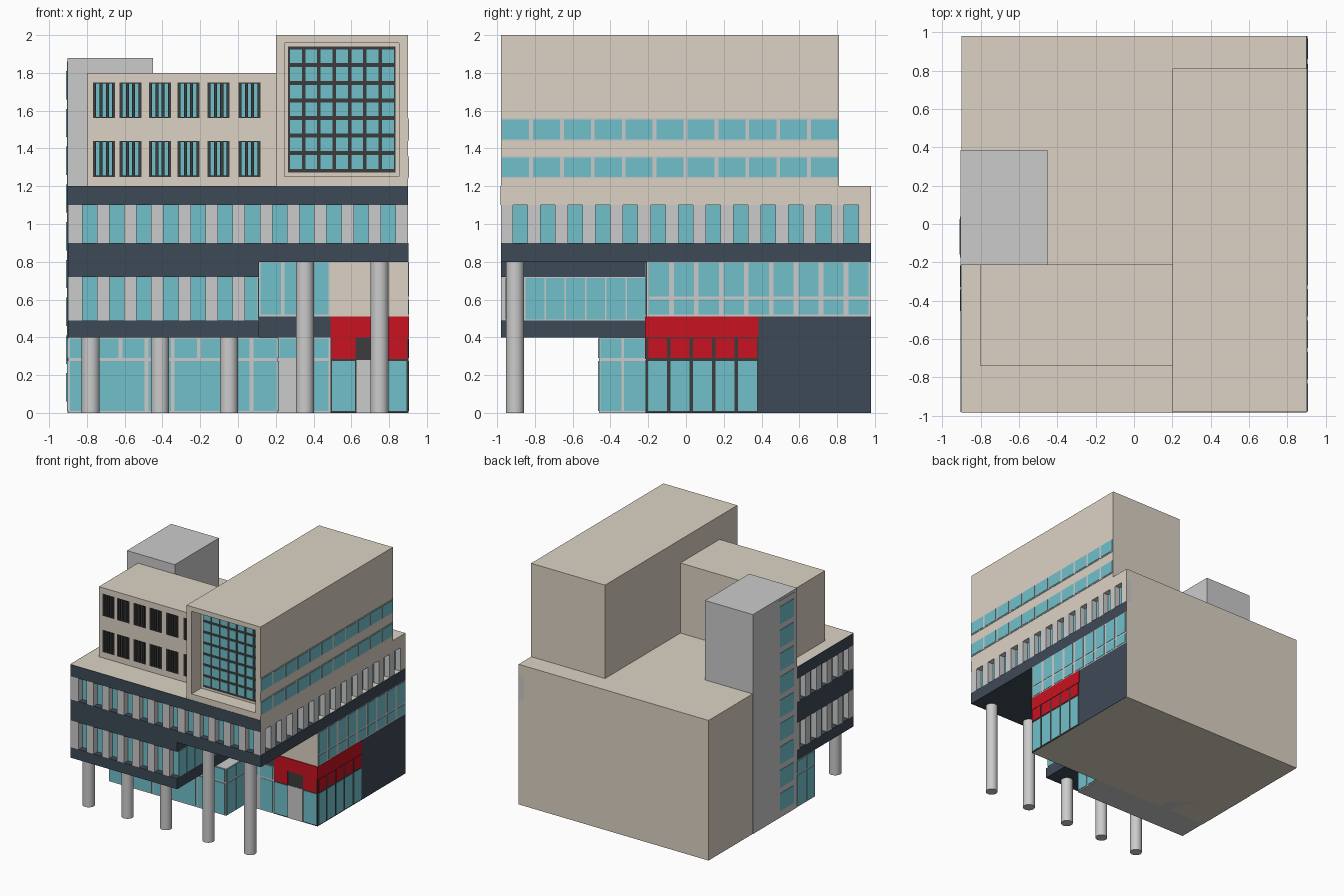
import bpy, bmesh
from mathutils import Matrix, Vector

if "Cube" in bpy.data.objects:
    bpy.data.objects.remove(bpy.data.objects["Cube"])


def mat(name, c):
    m = bpy.data.materials.new(name)
    m.diffuse_color = (*c, 1)
    m.use_nodes = True
    m.node_tree.nodes["Principled BSDF"].inputs["Base Color"].default_value = m.diffuse_color
    return m


BEIGE = mat("beige", (0.72, 0.65, 0.55))
GLASS = mat("glass", (0.165, 0.53, 0.60))
SLATE = mat("slate", (0.048, 0.068, 0.095))
RED = mat("red", (0.58, 0.006, 0.015))
DARK = mat("dark_frame", (0.045, 0.045, 0.045))
GREY = None


def boxes(name, items, material=None):
    """One object from boxes given as (x0, x1, y0, y1, z0, z1)."""
    bm = bmesh.new()
    for x0, x1, y0, y1, z0, z1 in items:
        size = Matrix.Diagonal((x1 - x0, y1 - y0, z1 - z0, 1))
        mid = Matrix.Translation(((x0 + x1) / 2, (y0 + y1) / 2, (z0 + z1) / 2))
        bmesh.ops.create_cube(bm, size=1, matrix=mid @ size)
    me = bpy.data.meshes.new(name)
    bm.to_mesh(me)
    bm.free()
    ob = bpy.data.objects.new(name, me)
    bpy.context.collection.objects.link(ob)
    if material:
        me.materials.append(material)
    return ob


def on(side, p, a0, a1, z0, z1, t=0.004):
    """Box standing t proud of a wall plane at p."""
    return {"front": (a0, a1, p - t, p, z0, z1),
            "right": (p, p + t, a0, a1, z0, z1),
            "left": (p - t, p, a0, a1, z0, z1)}[side]


def skin(name, side, p, a0, a1, z0, z1, m, t=0.003):
    return boxes(name, [on(side, p, a0, a1, z0, z1, t)], m)


def row(name, side, p, a0, a1, z0, z1, n, m=GLASS, gap=0.02, t=0.006, only=None):
    """n equal panes between a0 and a1."""
    w = (a1 - a0) / n
    boxes(name, [on(side, p, a0 + i * w + gap / 2, a0 + (i + 1) * w - gap / 2, z0, z1, t)
                 for i in (only if only is not None else range(n))], m)


def piers(name, side, p, a0, a1, z0, z1, first, step, n, w=0.077):
    """Solid piers filling the spaces between n recessed windows."""
    cuts = [a0]
    for i in range(n):
        c = first + i * step
        cuts += [c - w / 2, c + w / 2]
    cuts.append(a1)
    boxes(name, [on(side, p, s, e, z0, z1, 0.05)
                 for s, e in zip(cuts[::2], cuts[1::2]) if e - s > 0.004])


# Rear body and roof slab
boxes("main_body", [(-.9, .9, -.21, .98, 0, .9), (-.9, .85, -.21, .98, .9, 1.1),
                    (.85, .9, .92, .98, .9, 1.1)], BEIGE)
boxes("roof_slab", [(-.9, .9, -.98, .98, 1.1, 1.2)], BEIGE)

# Overhanging front floors
boxes("overhang_slab", [(-.9, .9, -.98, -.21, .8, .9)], SLATE)
boxes("upper_glass_core", [(-.85, .85, -.93, -.21, .9, 1.1)], GLASS)
boxes("lower_overhang_bands", [(-.9, .11, -.98, -.21, .4, .49), (-.9, .11, -.98, -.21, .72, .8)], SLATE)
boxes("lower_glass_core", [(-.85, .104, -.93, -.21, .49, .72)], GLASS)
skin("parapet_front", "front", -.98, -.9, .9, 1.1, 1.2, SLATE)
skin("parapet_left", "left", -.9, -.98, -.21, 1.1, 1.2, SLATE)
skin("band_right", "right", .9, -.98, .98, .8, .9, SLATE)

# Window piers
piers("upper_piers_front", "front", -.93, -.9, .9, .9, 1.1, -.786, .1438, 12)
piers("upper_piers_right", "right", .85, -.98, .98, .9, 1.1, -.878, .146, 13)
piers("upper_piers_left", "left", -.85, -.98, -.21, .9, 1.1, -.878, .146, 5)
piers("lower_piers_front", "front", -.93, -.9, .11, .49, .72, -.786, .1438, 7)
piers("lower_piers_left", "left", -.85, -.98, -.21, .49, .72, -.878, .146, 5)
skin("upper_glass_right", "right", .85, -.21, .92, .9, 1.1, GLASS)
skin("lower_side_frame", "right", .102, -.93, -.21, .49, .72, GREY, .006)
row("lower_side_windows", "right", .106, -.96, -.21, .495, .715, 7, gap=.008)

# Columns
for i, (x, h) in enumerate([(-.78, .4), (-.413, .4), (-.048, .4), (.354, .8), (.749, .8)]):
    bpy.ops.mesh.primitive_cylinder_add(vertices=32, radius=.048, depth=h, location=(x, -.905, h / 2))
    bpy.context.object.name = f"column_{i + 1}"
    bpy.ops.object.shade_smooth_by_angle()

# Ground floor glazed lobby
boxes("lobby", [(-.9, .21, -.46, -.21, 0, .4)])
row("lobby_top_panes", "front", -.46, -.9, .21, .29, .395, 8)
row("lobby_panes", "front", -.46, -.9, .21, .01, .275, 8, only=(0, 3, 6, 7))
w = 1.11 / 8
boxes("lobby_wide_panes", [on("front", -.46, -.9 + i * w + .01, -.9 + (i + 2) * w - .01, .01, .275, .006)
                           for i in (1, 4)], GLASS)
for side, p in (("right", .21), ("left", -.9)):
    row(f"lobby_{side}_top_panes", side, p, -.46, -.21, .29, .395, 2, gap=.015)
    row(f"lobby_{side}_panes", side, p, -.46, -.21, .01, .275, 2, gap=.015)

# Recessed wall beside the lobby
skin("recess_frame", "front", -.21, .21, .49, 0, .4, GREY)
row("recess_top_panes", "front", -.21, .21, .49, .29, .395, 2)
row("recess_pane", "front", -.21, .21, .49, .01, .275, 2, only=[1])
skin("recess_band", "front", -.21, .11, .49, .4, .51, SLATE)
skin("recess_upper_frame", "front", -.21, .11, .49, .51, .8, GREY)
row("recess_upper_panes", "front", -.21, .11, .49, .52, .795, 3)

# Red entrance corner
skin("entrance_frame_front", "front", -.21, .49, .9, 0, .4, DARK)
skin("entrance_frame_right", "right", .9, -.21, .385, 0, .4, DARK)
skin("red_band_front", "front", -.21, .49, .906, .4, .51, RED, .006)
skin("red_band_right", "right", .9, -.216, .385, .4, .51, RED, .006)
row("entrance_panes_front", "front", -.21, .49, .9, .01, .275, 3, gap=.014, only=(0, 2))
row("entrance_panel_front", "front", -.21, .49, .9, 0, .28, 3, GREY, 0, .005, only=[1])
row("red_panels_front", "front", -.21, .49, .9, .285, .4, 3, RED, .01, only=(0, 2))
row("entrance_doors_right", "right", .9, -.21, .385, .01, .275, 5)
row("red_panels_right", "right", .9, -.21, .385, .29, .395, 5, RED)

# Right wall
skin("right_wall_base", "right", .9, .385, .98, 0, .51, SLATE)
skin("right_window_frame", "right", .9, -.21, .98, .51, .8, GREY)
row("right_windows_high", "right", .9, -.21, .98, .615, .795, 9, gap=.026)
row("right_windows_low", "right", .9, -.21, .98, .52, .6, 9, gap=.026)

# Upper right block with recessed front bay
block = boxes("upper_right_block", [(.2, .9, -.98, .81, 1.2, 2)], BEIGE)
bm = bmesh.new()
bm.from_mesh(block.data)
bm.normal_update()
face = min(bm.faces, key=lambda f: f.calc_center_median().y)
bmesh.ops.inset_region(bm, faces=[face], thickness=.066)
for v in face.verts:
    v.co.z += .006
new = bmesh.ops.extrude_face_region(bm, geom=[face])["geom"]
bmesh.ops.translate(bm, vec=Vector((0, .13, 0)), verts=[g for g in new if isinstance(g, bmesh.types.BMVert)])
if face.is_valid:
    bmesh.ops.delete(bm, geom=[face], context="FACES_ONLY")
bmesh.ops.recalc_face_normals(bm, faces=bm.faces)
bm.to_mesh(block.data)
bm.free()
skin("bay_frame", "front", -.85, .266, .834, 1.272, 1.94, DARK, .004)
for i in range(7):
    z = 1.28 + i * .0932
    row(f"bay_panes_{i + 1}", "front", -.85, .266, .834, z + .012, z + .084, 7, gap=.018, t=.008)

# Ribbon windows of the upper right block
for i, z in enumerate((1.24, 1.44)):
    skin(f"ribbon_frame_{i + 1}", "right", .9, -.98, .81, z, z + .12, GREY)
    row(f"ribbon_windows_{i + 1}", "right", .9, -.984, .815, z + .008, z + .112, 11)

# Upper left block with louvred windows
left = boxes("upper_left_block", [(-.8, .2, -.74, -.21, 1.2, 1.8)], BEIGE)
holes, panes, fins = [], [], []
for x in (-.709, -.569, -.413, -.262, -.103, .061):
    for z in (1.25, 1.56):
        a, b, top = x - .059, x + .059, z + .19
        holes.append((a, b, -.8, -.70, z, top))
        panes.append((a, b, -.705, -.70, z, top))
        fins += [(a + i * .034, a + i * .034 + .016, -.74, -.70, z, top) for i in range(4)]
        fins += [(a, b, -.74, -.70, z, z + .006), (a, b, -.74, -.70, top - .006, top)]
cutter = boxes("window_cutter", holes)
cutter.hide_render = True
cutter.hide_viewport = True
cut = left.modifiers.new("windows", "BOOLEAN")
cut.object, cut.operation, cut.solver = cutter, "DIFFERENCE", "EXACT"
boxes("louvre_glass", panes, GLASS)
boxes("louvre_fins", fins, DARK)

# Stair tower with a column of windows on the left
boxes("stair_tower", [(-.903, -.45, -.213, .385, 0, 1.88)])
skin("tower_window_frame", "left", -.903, -.175, .04, .02, 1.86, GREY)
boxes("tower_windows", [on("left", -.906, -.16, .025, .06 + i * .2, .21 + i * .2) for i in range(9)], GLASS)
